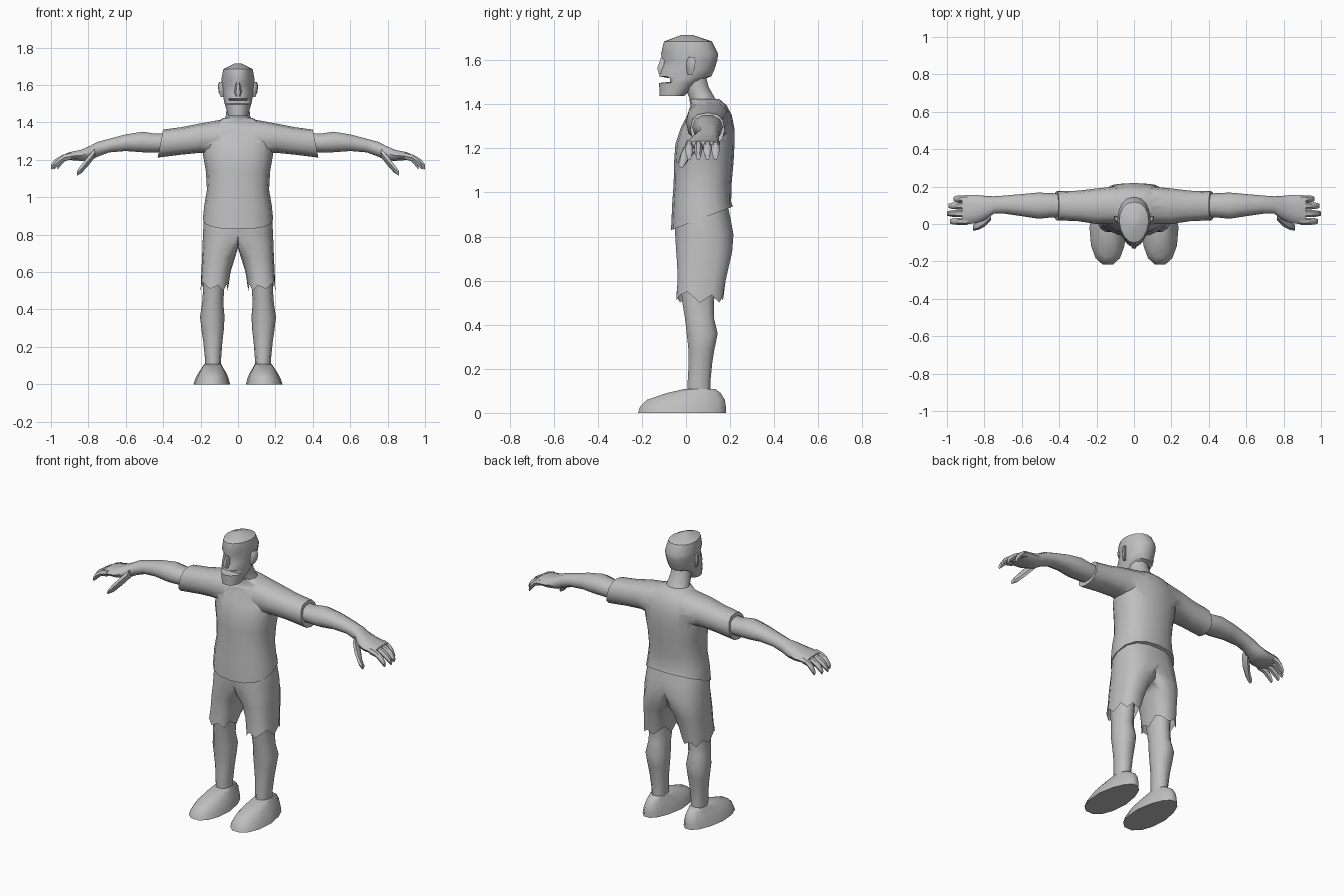
import bpy, bmesh, math
from mathutils import Vector

grey = bpy.data.materials.new("plain grey")
grey.diffuse_color = (0.52, 0.52, 0.52, 1)


def finish(ob, angle=50):
    ob.data.materials.clear()
    ob.data.materials.append(grey)
    bpy.ops.object.select_all(action='DESELECT')
    ob.select_set(True)
    bpy.context.view_layer.objects.active = ob
    bpy.ops.object.shade_smooth_by_angle(angle=math.radians(angle))


def loft(name, axis, rings, n=12, power=2.0, shape=None, mirror=False, caps=(True, True), angle=50):
    """Skin of rings (position, lo_a, hi_a, lo_b, hi_b); a,b = x,y along z or y,z along x."""
    bm = bmesh.new()
    loops = []
    for i, (t, a0, a1, b0, b1) in enumerate(rings):
        loop = []
        for k in range(n):
            w = 2 * math.pi * k / n
            c, s = math.cos(w), math.sin(w)
            e = 2 / power
            a = (a0 + a1) / 2 + (a1 - a0) / 2 * math.copysign(abs(c) ** e, c)
            b = (b0 + b1) / 2 + (b1 - b0) / 2 * math.copysign(abs(s) ** e, s)
            p = Vector((a, b, t)) if axis == 'z' else Vector((t, a, b))
            if shape:
                p = shape(i, k, p)
            loop.append(bm.verts.new(p))
        loops.append(loop)
    for l0, l1 in zip(loops, loops[1:]):
        for k in range(n):
            j = (k + 1) % n
            bm.faces.new((l0[k], l0[j], l1[j], l1[k]))
    if caps[0]:
        bm.faces.new(loops[0][::-1])
    if caps[1]:
        bm.faces.new(loops[-1])
    if mirror == 'merge':  # drop the wall on the middle plane
        wall = [f for f in bm.faces if all(v.co.x < 1e-4 for v in f.verts)]
        bmesh.ops.delete(bm, geom=wall, context='FACES')
    bmesh.ops.recalc_face_normals(bm, faces=bm.faces)
    me = bpy.data.meshes.new(name)
    bm.to_mesh(me)
    bm.free()
    ob = bpy.data.objects.new(name, me)
    bpy.context.collection.objects.link(ob)
    if mirror:
        ob.modifiers.new("Mirror", 'MIRROR').merge_threshold = 0.0005
    finish(ob, angle)
    return ob


# Shirt: torso with a hem that dips at the front, joined to the sleeves
def hem(i, k, p):
    if i == 0:
        p.z = 0.855 + 0.38 * p.y
    return p


shirt = loft("shirt", 'z', [
    (0.86, -.188, .188, -.068, .212), (0.96, -.18, .18, -.062, .205),
    (1.04, -.166, .166, -.056, .207), (1.14, -.172, .172, -.054, .216),
    (1.22, -.186, .186, -.048, .22), (1.29, -.19, .19, -.025, .22),
    (1.35, -.175, .175, .005, .208), (1.395, -.13, .13, .02, .185),
    (1.425, -.075, .075, .015, .15)], n=16, power=2.4, shape=hem)

half = [(0.40, .02, .175, 1.212, 1.362), (0.30, .015, .178, 1.228, 1.375),
        (0.20, .0, .19, 1.238, 1.395), (0.10, .0, .20, 1.22, 1.413)]


def cuff(i, k, p):  # slanted sleeve opening
    if abs(p.x) > .39:
        p.x += math.copysign((p.z - 1.36) * 0.2, p.x)
    return p


sleeves = loft("sleeves", 'x', [(-r[0],) + r[1:] for r in half] + half[::-1],
               n=12, power=2.4, shape=cuff)
mod = shirt.modifiers.new("Join", 'BOOLEAN')
mod.operation, mod.object, mod.solver = 'UNION', sleeves, 'EXACT'
bpy.context.view_layer.update()
joined = bpy.data.meshes.new_from_object(
    shirt.evaluated_get(bpy.context.evaluated_depsgraph_get()))
shirt.modifiers.clear()
shirt.data = joined
bpy.data.objects.remove(sleeves)
finish(shirt)


# Shorts: one half, clamped at the middle, with a ragged hem
def shorts_shape(i, k, p):
    p.x = max(p.x, 0.0)
    if i == 0:
        p.z += (0.0, .035, .0, .03, .01, .035, .05)[k % 7]
    return p


loft("shorts", 'z', [
    (0.50, .055, .20, -.046, .17), (0.60, .04, .196, -.04, .182),
    (0.68, .015, .192, -.043, .20), (0.73, -.03, .19, -.047, .212),
    (0.81, -.15, .187, -.052, .218), (0.88, -.175, .183, -.052, .205),
    (0.95, -.17, .17, -.045, .19)], n=14, power=2.5, shape=shorts_shape,
    mirror='merge', caps=(False, False))

# Legs
loft("leg", 'z', [
    (0.08, .09, .175, .005, .115), (0.14, .09, .177, .005, .113),
    (0.23, .083, .186, .01, .122), (0.29, .076, .195, .008, .132),
    (0.36, .072, .203, .0, .147), (0.43, .078, .192, -.008, .13),
    (0.50, .075, .187, -.02, .13), (0.60, .07, .185, -.03, .14)],
    n=10, power=2.2, mirror=True)


# Shoes, narrower at the heel
def heel(i, k, p):
    if p.y > 0:
        p.x = 0.135 + (p.x - 0.135) * (1 - 1.3 * p.y)
    return p


loft("shoe", 'z', [
    (0.0, .042, .238, -.222, .185), (0.03, .05, .228, -.212, .185),
    (0.06, .062, .212, -.18, .18), (0.09, .078, .195, -.09, .16),
    (0.108, .086, .184, -.01, .135)], n=14, power=2.3, shape=heel, mirror=True)

# Arms, from inside the sleeve to the back of the hand
loft("arm", 'x', [
    (0.36, .035, .16, 1.24, 1.345), (0.44, .035, .165, 1.238, 1.342),
    (0.51, .028, .168, 1.238, 1.353), (0.60, .042, .16, 1.245, 1.338),
    (0.69, .055, .152, 1.238, 1.314), (0.75, .055, .148, 1.215, 1.298),
    (0.79, .025, .15, 1.195, 1.277), (0.84, .005, .155, 1.193, 1.255),
    (0.90, -.002, .155, 1.198, 1.242), (0.92, .002, .15, 1.203, 1.235)],
    n=10, power=2.2, mirror=True)

# Fingers, drooping towards the tips
for name, y, tip in (("index_finger", .014, .985), ("middle_finger", .056, 1.0),
                     ("ring_finger", .097, .992), ("little_finger", .134, .965)):
    d = tip - 0.89
    loft(name, 'x', [
        (0.89, y - .018, y + .018, 1.20, 1.24),
        (0.89 + d * .45, y - .019, y + .019, 1.192, 1.229),
        (0.89 + d * .8, y - .017, y + .017, 1.163, 1.206),
        (tip, y - .011, y + .011, 1.145, 1.178)], n=6, mirror=True)

# Thumb, pointing down and forward
loft("thumb", 'x', [
    (0.765, .02, .085, 1.21, 1.265), (0.80, -.015, .045, 1.165, 1.225),
    (0.835, -.032, .01, 1.127, 1.18), (0.862, -.036, -.006, 1.112, 1.142)],
    n=6, mirror=True)


# Neck, leaning forward
loft("neck", 'z', [
    (1.37, -.095, .095, .03, .17), (1.43, -.066, .066, .012, .133),
    (1.48, -.06, .06, -.01, .105), (1.54, -.06, .06, -.03, .09)], n=10)


# Head: egg-shaped section, narrower face, open mouth and sunken eyes
def face(i, k, p):
    if p.y < 0.02:
        p.x *= 1 - 1.6 * (0.02 - p.y)
    if i in (3, 4) and p.y < -.07:
        p.y = -.072
    if i == 7 and p.y < -.05 and abs(p.x) > .02:
        p.y += .014
    return p


loft("head", 'z', [
    (1.436, -.118, -.03, -.0, .0), (1.437, -.06, .06, -.12, -.01),
    (1.497, -.077, .077, -.122, .06), (1.502, -.078, .078, -.12, .07),
    (1.518, -.08, .08, -.12, .09), (1.527, -.08, .08, -.122, .115),
    (1.56, -.083, .083, -.114, .13), (1.60, -.086, .086, -.108, .142),
    (1.63, -.089, .089, -.113, .146), (1.685, -.08, .08, -.10, .118),
    (1.715, -.02, .02, -.02, .03)][1:], n=16, power=2.2,
    shape=lambda i, k, p: face(i + 1, k, p), angle=40)

# Nose
loft("nose", 'z', [
    (1.54, -.018, .018, -.127, -.08), (1.565, -.02, .02, -.134, -.08),
    (1.615, -.01, .01, -.115, -.08)], n=6)


# Ears, flaring outwards at the back
def flare(i, k, p):
    p.x += (p.y - .02) * 0.5
    return p


loft("ear", 'z', [
    (1.535, .072, .092, .005, .03), (1.56, .074, .1, .0, .042),
    (1.595, .074, .104, .0, .046), (1.615, .076, .098, .01, .04)],
    n=6, shape=flare, mirror=True)
